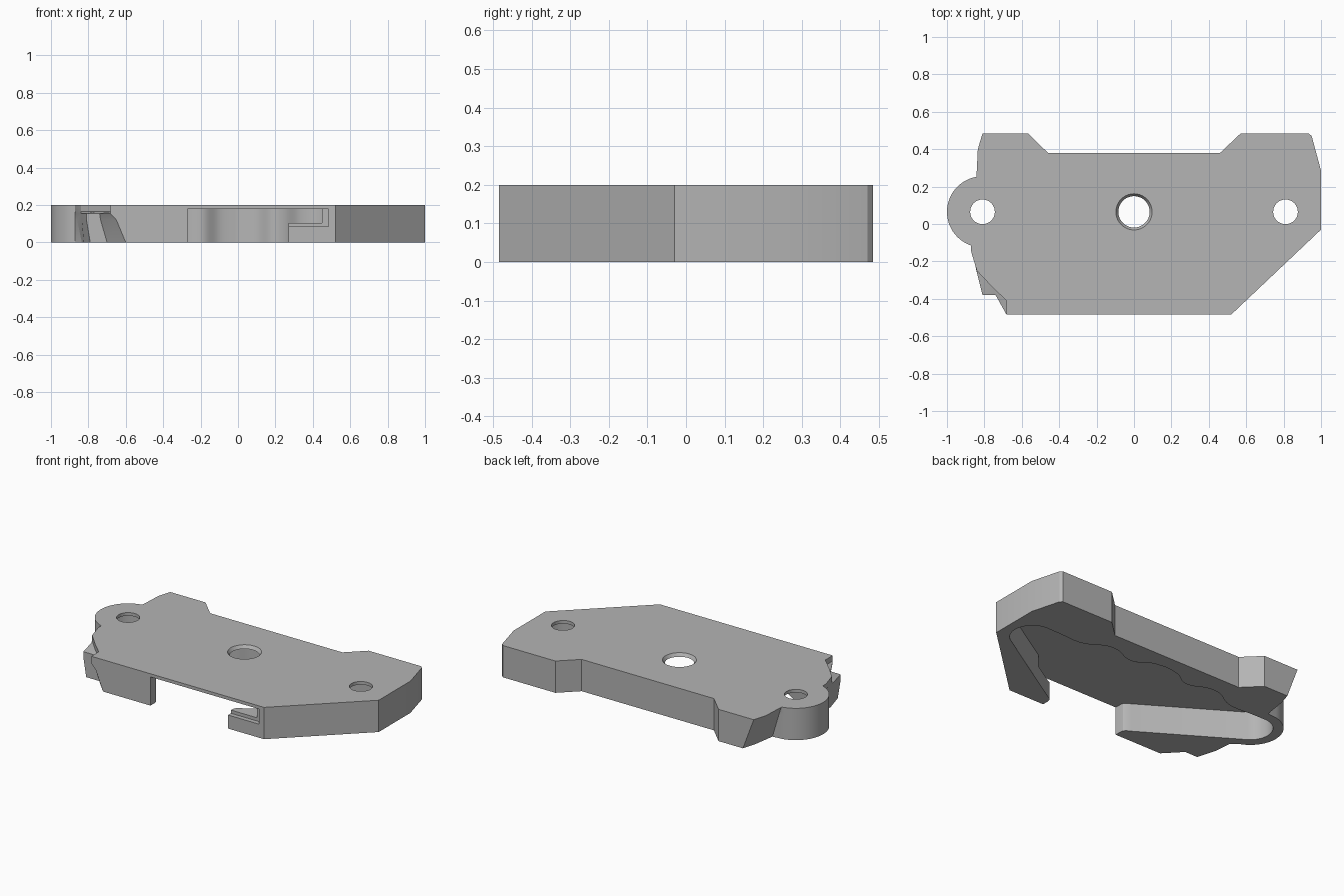
import bpy, bmesh, math

if "Cube" in bpy.data.objects:
    bpy.data.objects.remove(bpy.data.objects["Cube"])

H, CEIL = 0.2, 0.18           # body height, underside of top skin
HX, HY = 0.81, 0.065          # side hole centre

grey = bpy.data.materials.new("mid_grey")
grey.diffuse_color = (0.46, 0.46, 0.46, 1)
grey.use_nodes = True
grey.node_tree.nodes["Principled BSDF"].inputs["Base Color"].default_value = grey.diffuse_color


def arc(cx, cy, r, a0, a1, n):
    return [(cx + r * math.cos(math.radians(a0 + (a1 - a0) * i / n)),
             cy + r * math.sin(math.radians(a0 + (a1 - a0) * i / n))) for i in range(n + 1)]


def loft(name, levels):
    """Closed solid through outlines of equal length: [(z, points), ...]."""
    bm = bmesh.new()
    rings = [[bm.verts.new((x, y, z)) for x, y in pts] for z, pts in levels]
    n = len(rings[0])
    for a, b in zip(rings, rings[1:]):
        for i in range(n):
            j = (i + 1) % n
            bm.faces.new((a[i], a[j], b[j], b[i]))
    bm.faces.new(rings[0][::-1])
    bm.faces.new(rings[-1])
    bmesh.ops.recalc_face_normals(bm, faces=bm.faces)
    me = bpy.data.meshes.new(name)
    bm.to_mesh(me)
    bm.free()
    me.materials.append(grey)
    ob = bpy.data.objects.new(name, me)
    bpy.context.collection.objects.link(ob)
    return ob


def cut(target, cutter):
    m = target.modifiers.new(cutter.name, 'BOOLEAN')
    m.operation, m.solver, m.object = 'DIFFERENCE', 'EXACT', cutter
    bpy.context.view_layer.objects.active = target
    bpy.ops.object.modifier_apply(modifier=m.name)
    bpy.data.objects.remove(cutter)


def box(name, x0, x1, y0, y1, z0, z1):
    pts = [(x0, y0), (x1, y0), (x1, y1), (x0, y1)]
    return loft(name, [(z0, pts), (z1, pts)])


def smooth(pts, steps=5):
    """Catmull-Rom curve through the points."""
    p = [pts[0]] + pts + [pts[-1]]
    out = []
    for i in range(1, len(p) - 2):
        for s in range(steps):
            t = s / steps
            out.append(tuple(0.5 * (2 * b + (c - a) * t + (2 * a - 5 * b + 4 * c - d) * t * t
                                    + (3 * b - a - 3 * c + d) * t ** 3)
                             for a, b, c, d in zip(p[i - 1], p[i], p[i + 1], p[i + 2])))
    return out + [pts[-1]]


# Body outline: rounded boss at left, left ear undercut, hooked wedge at front left
def outline(z, wedge):
    s = 0.075 * (1 - z / H)
    right = [(0.52, -0.484), (1, -0.03), (1, 0.285), (0.95, 0.47), (0.935, 0.484),
             (0.57, 0.484), (0.46, 0.38), (-0.46, 0.38), (-0.565, 0.484)]
    ear = [(-0.81 + s, 0.484), (-0.835 + s, 0.4), (-0.842 + s * 0.8, 0.258)]
    return right + ear + arc(-HX, HY, 0.19, 100, 251, 28) + wedge


top_wedge = [(-0.87, -0.15), (-0.84, -0.25), (-0.76, -0.335), (-0.682, -0.41), (-0.682, -0.484)]
ledge = [(-0.865, -0.15), (-0.84, -0.26), (-0.81, -0.38), (-0.74, -0.38), (-0.682, -0.484)]
mid_wedge = [(-0.86, -0.15), (-0.835, -0.26), (-0.81, -0.38), (-0.735, -0.38), (-0.65, -0.484)]
low_wedge = [(-0.835, -0.15), (-0.825, -0.26), (-0.79, -0.38), (-0.70, -0.38), (-0.60, -0.484)]
body = loft("bracket_body", [(0, outline(0, low_wedge)), (0.12, outline(0.12, mid_wedge)),
                             (0.155, outline(0.155, ledge)), (0.165, outline(0.165, top_wedge)),
                             (H, outline(H, top_wedge))])

# Underside cavity: wavy back wall, round ends, opening at the front
wave = smooth([(0, 0.29), (0.1, 0.272), (0.18, 0.222), (0.25, 0.225), (0.33, 0.26),
               (0.42, 0.258), (0.52, 0.202), (0.6, 0.187), (0.7, 0.193), (HX, HY + 0.13)])
half = wave[:-1] + arc(HX, HY, 0.13, 90, -58, 20)
half += [(0.31, -0.397), (0.285, -0.41), (0.273, -0.425), (0.27, -0.445), (0.27, -0.6)]
cavity = half + [(-x, y) for x, y in half[:0:-1]]
cut(body, loft("cavity_cutter", [(-0.1, cavity), (CEIL, cavity)]))

# Slot through the front right block
cut(body, box("slot_cutter", 0.2, 0.45, -0.6, -0.25, 0.105, CEIL))
cut(body, box("slot_step_cutter", 0.2, 0.485, -0.6, -0.455, 0.085, CEIL))

# Holes: two plain side holes and a tapered centre hole
for x, r0, r1 in ((-HX, 0.066, 0.066), (HX, 0.066, 0.066), (0, 0.084, 0.097)):
    low, high = arc(x, HY, r0, 0, 350, 35), arc(x, HY, r1, 0, 350, 35)
    cut(body, loft("hole_cutter", [(0.1, low), (CEIL, low), (H, high), (H + 0.1, high)]))

bpy.ops.object.select_all(action='DESELECT')
body.select_set(True)
bpy.context.view_layer.objects.active = body
bpy.ops.object.shade_smooth_by_angle(angle=math.radians(25))
